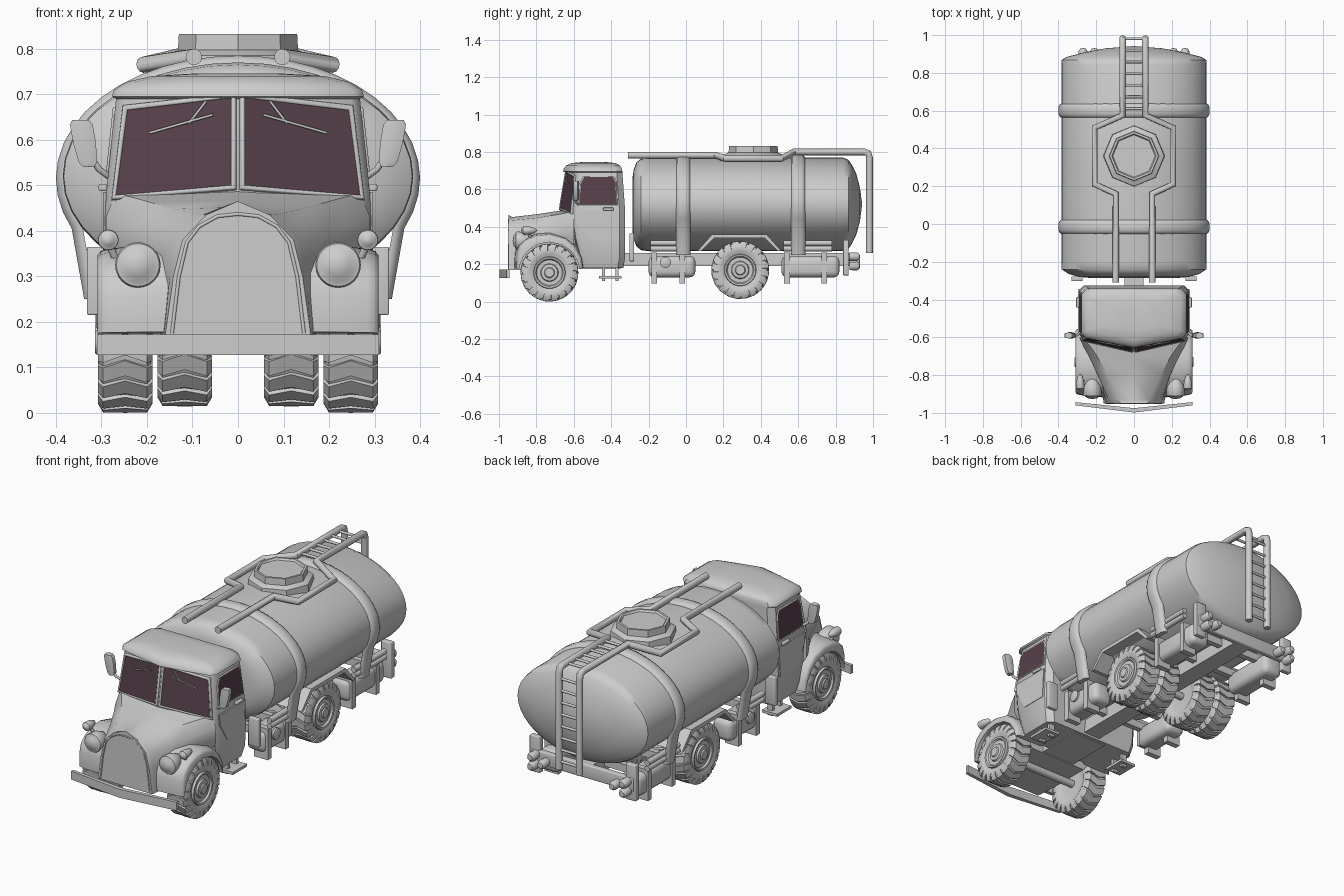
import bpy, bmesh, math
from mathutils import Vector
GREY = bpy.data.materials.new("grey_paint")
GREY.diffuse_color = (0.61, 0.61, 0.61, 1)
GLASS = bpy.data.materials.new("dark_glass")
GLASS.diffuse_color = (0.093, 0.051, 0.07, 1)

def finish(name, bm, mat):
    bmesh.ops.remove_doubles(bm, verts=bm.verts, dist=1e-5)
    bmesh.ops.recalc_face_normals(bm, faces=bm.faces)
    me = bpy.data.meshes.new(name)
    bm.to_mesh(me)
    bm.free()
    me.materials.append(mat)
    bpy.context.collection.objects.link(bpy.data.objects.new(name, me))

def add_loft(bm, rings):
    vs = [[bm.verts.new(p) for p in r] for r in rings]
    n = len(vs[0])
    for a, b in zip(vs, vs[1:]):
        for i in range(n):
            bm.faces.new((a[i], a[(i + 1) % n], b[(i + 1) % n], b[i]))
    bm.faces.new(vs[0])
    bm.faces.new(vs[-1])

def loft(name, rings, mat=GREY, bevel=0):
    bm = bmesh.new()
    add_loft(bm, rings)
    if bevel:
        bmesh.ops.bevel(bm, geom=bm.edges[:], offset=bevel, segments=3, profile=0.5, affect='EDGES')
    finish(name, bm, mat)

def box(name, c, s, bevel=0):
    x, y, z = (d / 2 for d in s)
    loft(name, [[(c[0] + i * x, c[1] + j * y, c[2] + k * z)
                 for i, j in ((-1, -1), (1, -1), (1, 1), (-1, 1))] for k in (-1, 1)], GREY, bevel)

def prism_x(name, yz, x0, x1):
    loft(name, [[(x, y, z) for y, z in yz] for x in (x0, x1)])

def lathe(name, prof, loc, axis, n=24):
    q = Vector(axis).to_track_quat('Z', 'Y')
    loft(name, [[Vector(loc) + q @ Vector((r * math.cos(t), r * math.sin(t), h))
                 for t in (2 * math.pi * i / n for i in range(n))] for h, r in prof])

def tube(name, pts, r, cyclic=False):
    cu = bpy.data.curves.new(name, 'CURVE')
    cu.dimensions = '3D'
    cu.bevel_depth, cu.bevel_resolution, cu.use_fill_caps = r, 4, True
    sp = cu.splines.new('POLY')
    sp.points.add(len(pts) - 1)
    for p, co in zip(sp.points, pts):
        p.co = (*co, 1)
    sp.use_cyclic_u = cyclic
    cu.materials.append(GREY)
    bpy.context.collection.objects.link(bpy.data.objects.new(name, cu))

def lerp(a, b, t):
    return a + (b - a) * t

# tank: lofted ellipses with a rounded front and domed rear
def ellipse(y, rx, rz, n=40):
    return [(rx * math.cos(2 * math.pi * i / n), y, 0.52 + rz * math.sin(2 * math.pi * i / n)) for i in range(n)]

loft("tank", [ellipse(*p) for p in (
    (-0.285, 0.24, 0.15), (-0.28, 0.29, 0.185), (-0.265, 0.345, 0.225), (-0.24, 0.383, 0.245), (-0.2, 0.385, 0.25),
    (0.3, 0.385, 0.25), (0.84, 0.385, 0.25), (0.868, 0.384, 0.238), (0.885, 0.355, 0.215), (0.91, 0.26, 0.165),
    (0.93, 0.15, 0.09), (0.942, 0, 0))])

# rounded tank straps running down to the frame
def strap(y, d):
    path = []
    for o in (d, -0.01):
        arc = [((0.385 + o) * math.cos(a), 0.515 + (0.255 + o) * math.sin(a))
               for a in (math.radians(-24 + 228 * i / 28) for i in range(29))]
        pts = [(0.323 + o, 0.25)] + arc + [(-0.323 - o, 0.25)]
        path += pts if o == d else pts[::-1]
    return [(x, y, z) for x, z in path]

for y in (-0.015, 0.60):
    loft("tank_strap", [strap(y + e, d) for e, d in (
        (-0.038, -0.002), (-0.032, 0.008), (-0.018, 0.015), (0.018, 0.015), (0.032, 0.008), (0.038, -0.002))])

# manhole on top
lathe("manhole", [(0.72, 0.165), (0.785, 0.16), (0.797, 0.132), (0.832, 0.13), (0.832, 0.118), (0.822, 0.112),
                  (0.822, 0)], (0, 0.36, 0), (0, 0, 1), 8)

# cab: stacked plan outlines (z, front centre y, half width, corner y, rear y)
def plan(z, yc, x, yf, yr):
    h = [(x * 0.5, (yc + yf) / 2), (x - 0.02, yf), (x, yf + 0.025), (x, yr - 0.03), (x - 0.03, yr)]
    return [(0, yc, z)] + [(a, b, z) for a, b in h] + [(-a, b, z) for a, b in h[::-1]]

loft("cab", [plan(*p) for p in (
    (0.18, -0.56, 0.275, -0.555, -0.335), (0.24, -0.57, 0.29, -0.565, -0.325), (0.34, -0.6, 0.295, -0.59, -0.325),
    (0.48, -0.675, 0.29, -0.61, -0.325), (0.69, -0.64, 0.268, -0.59, -0.34), (0.695, -0.656, 0.277, -0.603, -0.34),
    (0.71, -0.654, 0.272, -0.60, -0.343), (0.727, -0.642, 0.245, -0.585, -0.352),
    (0.74, -0.615, 0.19, -0.57, -0.375), (0.746, -0.56, 0.09, -0.55, -0.42))])

# hood: sections (y, then half profile of x, z)
loft("hood", [[(x, y, z) for x, z in h] + [(-x, y, z) for x, z in h[-2::-1]] for y, h in (
    (-0.95, [(0.16, 0.17), (0.142, 0.30), (0.122, 0.38), (0.07, 0.435), (0, 0.465)]),
    (-0.93, [(0.163, 0.17), (0.15, 0.30), (0.135, 0.38), (0.08, 0.435), (0, 0.452)]),
    (-0.8, [(0.17, 0.17), (0.19, 0.33), (0.192, 0.39), (0.14, 0.448), (0, 0.467)]),
    (-0.7, [(0.17, 0.17), (0.235, 0.34), (0.24, 0.41), (0.195, 0.463), (0, 0.482)]),
    (-0.65, [(0.17, 0.17), (0.265, 0.34), (0.268, 0.42), (0.23, 0.473), (0, 0.49)]),
    (-0.6, [(0.17, 0.17), (0.29, 0.34), (0.29, 0.43), (0.27, 0.482), (0, 0.50)]))])
arch = [(0.145, 0.175), (0.13, 0.3), (0.112, 0.375), (0.085, 0.41), (0.045, 0.432), (0, 0.437)]
tube("grille_frame", [(x, -0.949, z) for x, z in arch] + [(-x, -0.949, z) for x, z in arch[-2::-1]], 0.004)
bow = [(-0.31, -0.96), (0, -0.998), (0.31, -0.96), (0.31, -0.943), (0, -0.975), (-0.31, -0.943)]
loft("front_bumper", [[(x, y, z) for x, y in bow] for z in (0.127, 0.172)])

# wheels: tyre with chevron lugs, and a dished rim
def wheel(name, x, y, z, s, w=0.057):
    bm = bmesh.new()
    n = 36
    at = lambda u, r, a: (x + s * u * w, y - r * math.cos(a), z + r * math.sin(a))
    add_loft(bm, [[at(u, r, 2 * math.pi * i / n) for i in range(n)] for u, r in (
        (-0.8, 0.07), (-0.85, 0.09), (-1, 0.105), (-1, 0.125), (-0.85, 0.144), (0, 0.147),
        (0.85, 0.144), (1, 0.125), (1, 0.105), (0.85, 0.09), (0.8, 0.07))])
    for k in range(20):
        a = 2 * math.pi * k / 20
        add_loft(bm, [[at(u, r, a + o + e) for r, e in ((r0, 0), (r1, 0), (r1, 0.235), (r0, 0.235))]
                      for u, o, r0, r1 in ((-1.05, 0, 0.115, 0.135), (-0.85, 0.02, 0.13, 0.154), (0, 0.13, 0.13, 0.155),
                                           (0.85, 0.02, 0.13, 0.154), (1.05, 0, 0.115, 0.135))])
    finish(name + "_tyre", bm, GREY)
    lathe(name + "_rim", [(-0.04, 0.06), (0.054, 0.086), (0.06, 0.083), (0.058, 0.074), (0.049, 0.068), (0.049, 0.048),
                          (0.058, 0.044), (0.06, 0.028), (0.066, 0.024), (0.066, 0)], (x, y, z), (s, 0, 0))

# chassis and axles
box("rear_beam", (0, 0.86, 0.225), (0.6, 0.03, 0.07), 0.005)
box("chassis_spine", (0, 0.0, 0.225), (0.1, 1.74, 0.07))
box("cab_floor", (0, -0.6, 0.2), (0.2, 0.5, 0.05))
for y, z in ((-0.73, 0.155), (0.29, 0.169)):
    lathe("axle", [(-0.25, 0.02), (0.25, 0.02)], (0, y, z), (1, 0, 0), 12)
for y in (-0.17, -0.02, 0.54, 0.74):
    box("cross_member", (0, y, 0.235), (0.56, 0.03, 0.04))

lamp = [(-0.08, 0), (-0.06, 0.028), (-0.02, 0.046), (0.025, 0.05), (0.03, 0.047), (0.031, 0.04), (0.042, 0.026), (0.047, 0)]
rear_fender = [(0.06, 0.27), (0.14, 0.36), (0.43, 0.36), (0.51, 0.27), (0.49, 0.27), (0.42, 0.34), (0.15, 0.34), (0.08, 0.27)]

def fender_ring(s, deg, r):  # section of the front fender at one angle around the wheel
    a = math.radians(deg)
    return [(s * x, -0.73 + q * math.cos(a), 0.155 + q * math.sin(a)) for x, q in (
        (0.14, 0.163), (0.309, 0.163), (0.309, r - 0.014), (0.302, r - 0.005), (0.285, r), (0.22, r + 0.008), (0.14, r + 0.014))]

def ws(x, z, d=0.006):  # depth of the split windscreen
    t = (z - 0.48) / 0.21
    return lerp(lerp(-0.675, -0.64, t), lerp(-0.61, -0.59, t), abs(x) / lerp(0.27, 0.248, t)) - d

for s in (1, -1):
    wheel("front_wheel", s * 0.248, -0.73, 0.155, s)
    wheel("rear_outer_wheel", s * 0.248, 0.29, 0.169, s)
    wheel("rear_inner_wheel", s * 0.117, 0.29, 0.169, s)
    loft("front_fender", [fender_ring(s, *p) for p in (
        (8, 0.18), (25, 0.188), (45, 0.196), (65, 0.202), (90, 0.205), (110, 0.21), (125, 0.216), (138, 0.215),
        (150, 0.2), (165, 0.182), (173, 0.177))])
    prism_x("rear_fender", rear_fender, s * 0.06, s * 0.333)
    # lamps
    lathe("headlight", lamp, (s * 0.22, -0.88, 0.325), (0, -1, 0))
    lathe("side_lamp", [(h * 0.7, r * 0.46) for h, r in lamp], (s * 0.285, -0.85, 0.38), (0, -1, 0), 16)
    tube("side_lamp_stem", [(s * 0.285, -0.845, 0.375), (s * 0.27, -0.83, 0.34)], 0.008)
    # windscreen panes, frames and wipers
    pane = [(0.016, 0.50), (0.268, 0.478), (0.243, 0.665), (0.016, 0.692)]
    loft("windscreen_pane", [[(s * x, ws(x, z, d), z) for x, z in pane] for d in (-0.002, 0.006)], GLASS)
    tube("windscreen_frame", [(s * x, ws(x, z, 0.001), z) for x, z in
                              [(0.009, 0.495), (0.272, 0.473), (0.247, 0.67), (0.009, 0.697)]], 0.0085, True)
    tube("wiper", [(s * x, ws(x, z, 0.012), z) for x, z in ((0.07, 0.685), (0.108, 0.636))], 0.003)
    tube("wiper_blade", [(s * x, ws(x, z, 0.013), z) for x, z in ((0.055, 0.655), (0.195, 0.615))], 0.003)
    # side window, door and handle
    win = [(-0.57, 0.52), (-0.565, 0.63), (-0.545, 0.668), (-0.39, 0.668), (-0.375, 0.64), (-0.37, 0.52)]
    sx = lambda z: lerp(0.29, 0.268, (z - 0.48) / 0.21)
    loft("side_window", [[(s * (sx(z) + d), y, z) for y, z in win] for d in (-0.003, 0.004)], GLASS)
    tube("side_window_frame", [(s * sx(z), y, z) for y, z in win], 0.005, True)
    prism_x("door", [(-0.58, 0.485), (-0.575, 0.43), (-0.51, 0.325), (-0.37, 0.325), (-0.36, 0.485)], s * 0.28, s * 0.297)
    box("door_handle", (s * 0.297, -0.415, 0.495), (0.018, 0.055, 0.016), 0.004)
    # tilted mirrors on arms
    loft("mirror", [[(s * (lerp(0.328, 0.346, k) + i * w), -0.59 + j * 0.017, 0.54 + 0.104 * k)
                     for i, j in ((-1, -0.6), (0, -1), (1, -0.6), (1, 0.6), (0, 1), (-1, 0.6))]
                    for k, w in ((0, 0.012), (0.1, 0.02), (0.5, 0.025), (0.9, 0.025), (1, 0.018))])
    tube("mirror_arm", [(s * 0.285, -0.575, 0.52), (s * 0.305, -0.59, 0.535), (s * 0.33, -0.59, 0.57)], 0.007)
    # cab step
    box("step", (s * 0.25, -0.405, 0.13), (0.09, 0.12, 0.014))
    for y in (-0.44, -0.37):
        box("step_bracket", (s * 0.24, y, 0.15), (0.03, 0.016, 0.08))
    # lockers, straps and bars under the tank
    for y0, y1, tabs in ((-0.2, 0.05, (-0.17, -0.02)), (0.51, 0.82, (0.54, 0.74))):
        box("side_locker", (s * 0.24, (y0 + y1) / 2, 0.187), (0.115, y1 - y0, 0.115), 0.03)
        for y in tabs:
            box("locker_strap", (s * 0.265, y, 0.18), (0.08, 0.03, 0.165))
        for z in (0.283, 0.313):
            tube("side_bar", [(s * 0.317, y0 + 0.01, z), (s * 0.317, y1 - 0.04, z)], 0.015)
    lathe("filler_cap", [(0, 0.03), (0.012, 0.03), (0.016, 0.022), (0.016, 0)], (s * 0.295, -0.11, 0.21), (s, 0, 0), 16)
    box("front_support", (s * 0.302, -0.29, 0.29), (0.06, 0.025, 0.15), 0.004)
    # rear posts and lights
    box("rear_post", (s * 0.283, 0.855, 0.235), (0.06, 0.03, 0.19), 0.004)
    for x, z in ((0.27, 0.24), (0.27, 0.19), (0.21, 0.215)):
        lathe("rear_light", [(0, 0.022), (0.04, 0.024), (0.055, 0.015), (0.058, 0)], (s * x, 0.873, z), (0, 1, 0), 14)
    # roof rail that becomes the ladder
    tube("ladder_rail", [(s * x, y, z) for x, y, z in (
        (0.097, -0.31, 0.782), (0.097, 0.16, 0.782), (0.208, 0.21, 0.765), (0.208, 0.51, 0.765), (0.06, 0.575, 0.8),
        (0.06, 0.955, 0.8), (0.06, 0.975, 0.792), (0.06, 0.981, 0.77), (0.06, 0.981, 0.26))], 0.018)

# ladder rungs on the roof and at the back
for i in range(8):
    if i < 6:
        tube("roof_rung", [(-0.06, 0.61 + i * 0.062, 0.8), (0.06, 0.61 + i * 0.062, 0.8)], 0.007)
    tube("rear_rung", [(-0.06, 0.981, 0.3 + i * 0.063), (0.06, 0.981, 0.3 + i * 0.063)], 0.007)

# make everything a mesh, smooth with sharp edges kept
bpy.ops.object.select_all(action='SELECT')
bpy.context.view_layer.objects.active = bpy.data.objects["tank"]
bpy.ops.object.convert(target='MESH')
bpy.ops.object.select_all(action='SELECT')
bpy.ops.object.shade_smooth_by_angle(angle=math.radians(42))
